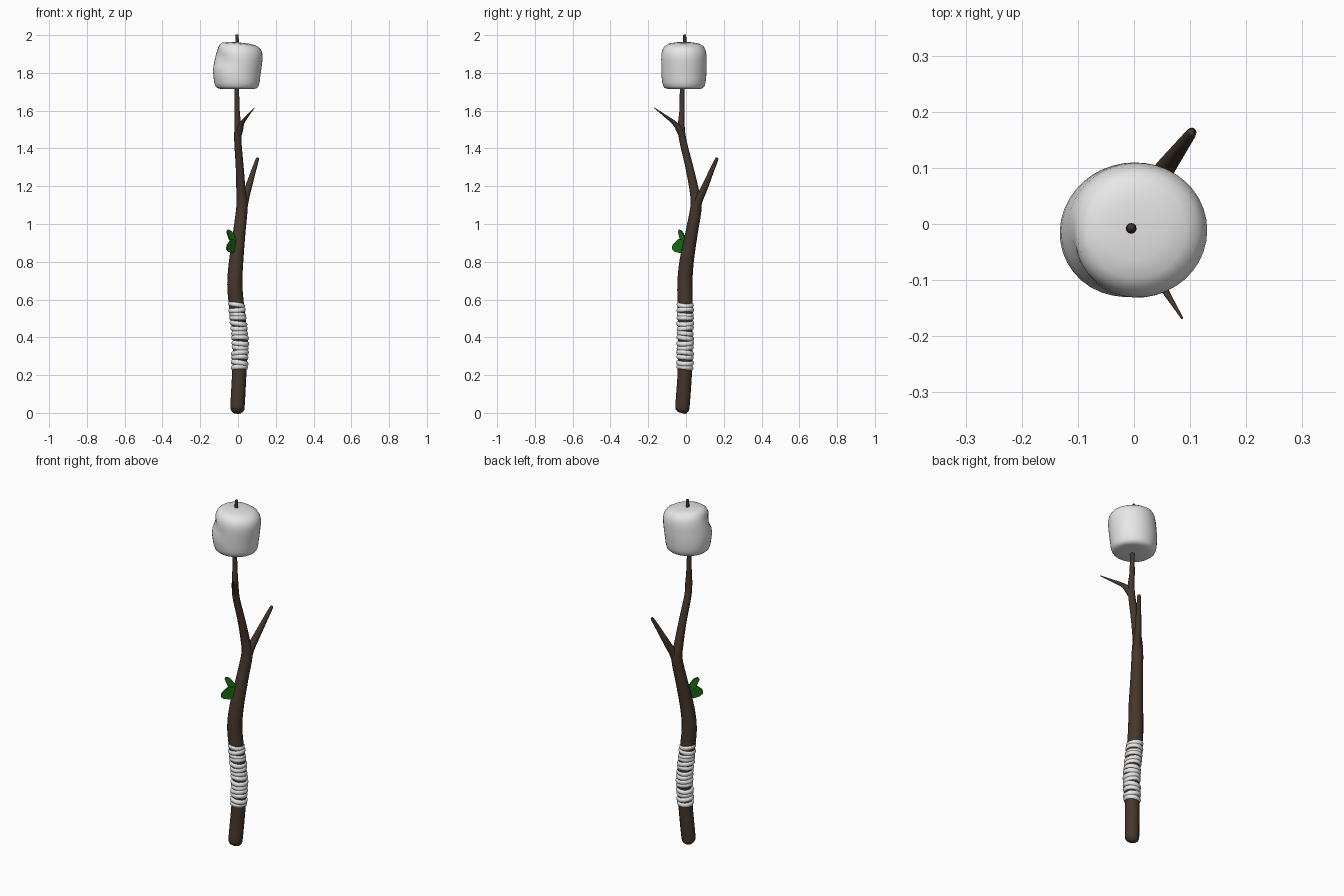
import bpy, bmesh, math, random
from mathutils import Vector, Matrix

random.seed(4)
if "Cube" in bpy.data.objects:
    bpy.data.objects.remove(bpy.data.objects["Cube"])


def material(name, rgb):
    m = bpy.data.materials.new(name)
    m.use_nodes = True
    m.diffuse_color = (*rgb, 1)
    bsdf = m.node_tree.nodes["Principled BSDF"]
    bsdf.inputs["Base Color"].default_value = (*rgb, 1)
    bsdf.inputs["Roughness"].default_value = 0.8
    return m


BARK = material("bark brown", (0.06, 0.038, 0.024))
WHITE = material("soft white", (0.8, 0.8, 0.8))
GREEN = material("leaf green", (0.012, 0.16, 0.008))


def mesh_object(name, bm, mat, smooth=True):
    bmesh.ops.recalc_face_normals(bm, faces=bm.faces)
    for f in bm.faces:
        f.smooth = smooth
    me = bpy.data.meshes.new(name)
    bm.to_mesh(me)
    bm.free()
    me.materials.append(mat)
    ob = bpy.data.objects.new(name, me)
    bpy.context.collection.objects.link(ob)
    return ob


def skin(bm, rings):
    """Bridge rings of points into a closed tube with capped ends."""
    rows = [[bm.verts.new(p) for p in ring] for ring in rings]
    n = len(rows[0])
    for a, b in zip(rows, rows[1:]):
        for i in range(n):
            j = (i + 1) % n
            bm.faces.new((a[i], a[j], b[j], b[i]))
    bm.faces.new(rows[0][::-1])
    bm.faces.new(rows[-1])


def smooth_path(pts, steps=4):
    """Catmull-Rom through (x, y, z, radius) points."""
    p = [Vector(q) for q in pts]
    p = [p[0]] + p + [p[-1]]
    out = []
    for a, b, c, d in zip(p, p[1:], p[2:], p[3:]):
        for k in range(steps):
            t = k / steps
            out.append(0.5 * (2 * b + (c - a) * t + (2 * a - 5 * b + 4 * c - d) * t * t
                              + (3 * b - a - 3 * c + d) * t ** 3))
    return out + [p[-1]]


def limb(name, pts, sides=12):
    path = smooth_path(pts)
    bm = bmesh.new()
    rings = []
    for i, q in enumerate(path):
        way = path[min(i + 1, len(path) - 1)].xyz - path[max(i - 1, 0)].xyz
        turn = Vector((0, 0, 1)).rotation_difference(way)
        rings.append([q.xyz + turn @ Vector((math.cos(a), math.sin(a), 0)) * max(q.w, 0.001)
                      for a in (math.tau * s / sides for s in range(sides))])
    skin(bm, rings)
    return mesh_object(name, bm, BARK)


# Main stick with a blunt rounded foot and a thin tip
STICK = [(-.005, -.024, .001, .022), (-.004, -.021, .014, .034), (-.002, -.018, .045, .038),
         (.007, -.006, .22, .038), (.013, -.004, .38, .039), (-.007, -.004, .56, .040),
         (-.017, -.006, .68, .040), (-.010, .003, .80, .038), (.006, .029, .95, .033),
         (.021, .053, 1.09, .030), (.016, .045, 1.17, .025), (.009, .018, 1.30, .021),
         (-.001, -.016, 1.44, .019), (-.001, -.025, 1.52, .018), (-.005, -.021, 1.60, .014),
         (-.006, -.020, 1.72, .012), (-.005, -.009, 1.93, .010), (-.005, -.007, 1.997, .008),
         (-.005, -.007, 2.0, .005)]
limb("stick", STICK)

# Side branches
limb("long_branch", [(.02, .045, 1.04, .024), (.034, .065, 1.12, .022), (.054, .097, 1.19, .018),
                     (.082, .135, 1.28, .013), (.102, .162, 1.342, .009), (.104, .165, 1.348, .005)])
limb("thorn_branch", [(-.001, -.016, 1.45, .015), (.010, -.036, 1.50, .017), (.022, -.062, 1.535, .012),
                      (.050, -.110, 1.572, .007), (.086, -.168, 1.615, .002)])


# Cord wound round the grip: tilted, slightly uneven loops
def stick_centre(z):
    for a, b in zip(STICK, STICK[1:]):
        if a[2] <= z <= b[2]:
            return Vector(a[:3]).lerp(Vector(b[:3]), (z - a[2]) / (b[2] - a[2]))


bm = bmesh.new()
LOOPS, AROUND, CROSS = 14, 24, 8
for k in range(LOOPS):
    z = 0.242 + 0.330 * k / (LOOPS - 1) + random.uniform(-.003, .003)
    if k == 10:
        z += 0.007
    tilt = Matrix.Rotation(random.uniform(-.16, .16), 4, 'X') @ Matrix.Rotation(random.uniform(-.2, .2), 4, 'Y')
    frame = Matrix.Translation(stick_centre(z)) @ tilt
    major = 0.036 + random.uniform(-.002, .001)
    grid = []
    for i in range(AROUND):
        a = math.tau * i / AROUND
        row = []
        for j in range(CROSS):
            b = math.tau * j / CROSS
            r = major + 0.011 * math.cos(b)
            row.append(bm.verts.new(frame @ Vector((r * math.cos(a), r * math.sin(a), 0.014 * math.sin(b)))))
        grid.append(row)
    for i in range(AROUND):
        for j in range(CROSS):
            m, n = (i + 1) % AROUND, (j + 1) % CROSS
            bm.faces.new((grid[i][j], grid[m][j], grid[m][n], grid[i][n]))
mesh_object("grip_cord", bm, WHITE)

# Marshmallow: rounded lathe, squashed and softly dented
PROFILE = [(.03, 1.714), (.085, 1.715), (.103, 1.719), (.113, 1.729), (.119, 1.75), (.122, 1.78),
           (.124, 1.81), (.125, 1.84), (.125, 1.87), (.124, 1.895), (.119, 1.92), (.108, 1.94),
           (.088, 1.953), (.055, 1.959), (.02, 1.961)]
bm = bmesh.new()
rings = []
for r, z in PROFILE:
    h = (z - 1.84) / 0.12
    ring = []
    for s in range(40):
        a = math.tau * s / 40
        c, d = math.cos(a), math.sin(a)
        # diagonal crease on the front right flank
        side = max(0, math.cos(a - 3.75)) ** 2
        crease = 0.012 * side * math.exp(-((h - 0.35 + 0.5 * math.sin(a - 3.75)) / 0.25) ** 2)
        bulge = 0.006 * c * math.sin(2.2 * h) + 0.006 * side * math.exp(-((h + 0.15) / 0.3) ** 2)
        q = r * (1 + (bulge - crease) / 0.12)
        ring.append((q * c * 1.01, -.011 + q * d * 0.965, z - 0.010 * c * max(h, 0) * (r / 0.12)))
    rings.append(ring)
skin(bm, rings)
mesh_object("marshmallow", bm, WHITE)

# Two flat leaflets in one upright diagonal plane
LEAFLETS = {
    "upper_leaflet": [(-.01, .90), (.022, .945), (.035, .962), (.056, .970), (.064, .958), (.048, .918), (.02, .89)],
    "lower_leaflet": [(-.01, .91), (.045, .92), (.084, .888), (.087, .866), (.070, .853), (.035, .846), (.008, .865)],
}
for k, (name, outline) in enumerate(LEAFLETS.items()):
    bm = bmesh.new()
    across = Vector((.7, -.7, 0)) * 0.005
    lean = Vector((.7, -.7, 0)) * (0.16 if k else -0.12)
    flat = [Vector((-.707 * u - .008, -.707 * u, z)) + lean * u for u, z in outline]
    skin(bm, [[p - across for p in flat], [p + across for p in flat]])
    mesh_object(name, bm, GREEN, smooth=False)
